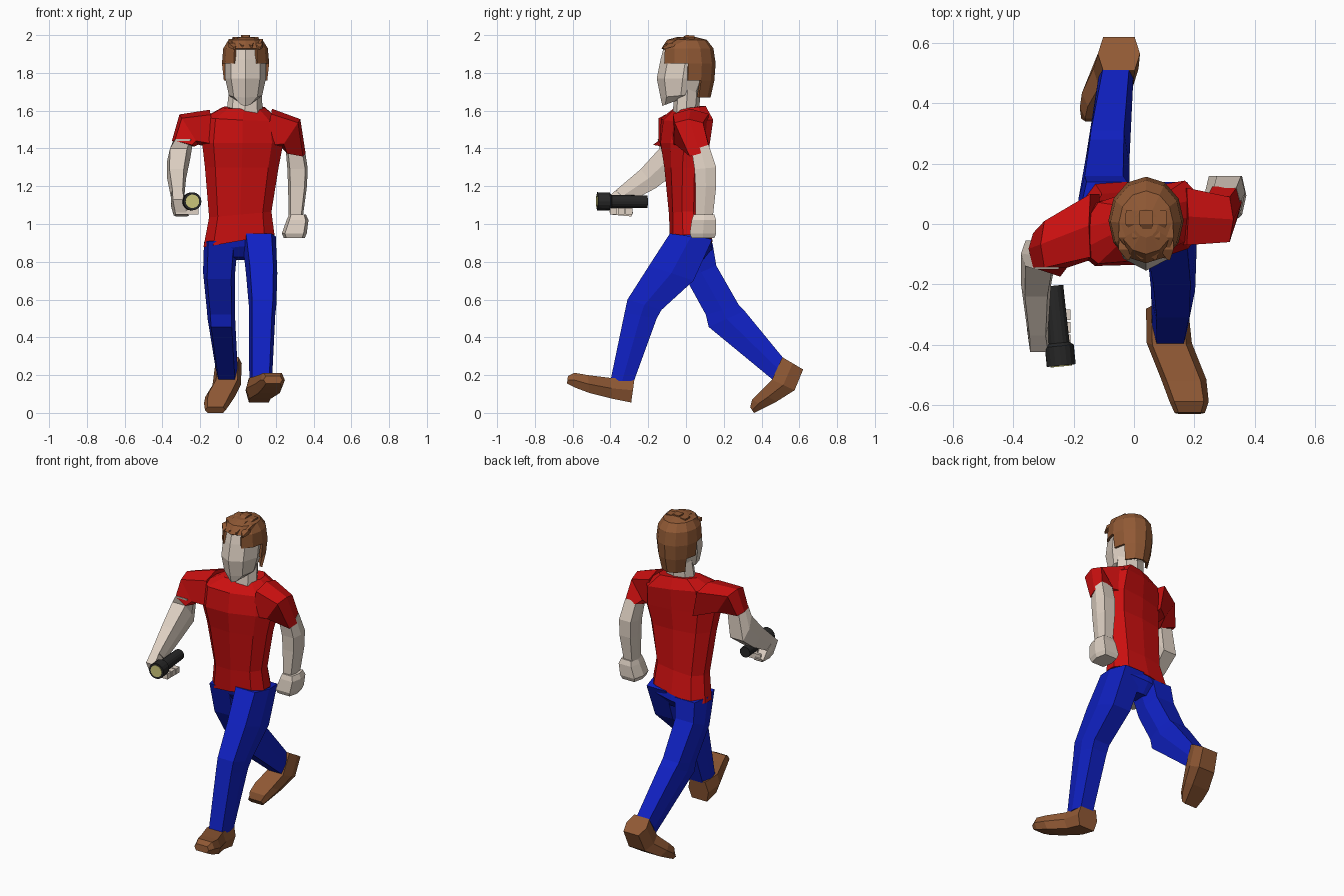
import bpy, bmesh, math
from mathutils import Vector


def mat(name, rgb):
    m = bpy.data.materials.new(name)
    m.diffuse_color = (*rgb, 1)
    return m


SKIN = mat("skin", (.74, .64, .55))
RED = mat("red_cloth", (.60, .005, .005))
BLUE = mat("blue_cloth", (.005, .015, .55))
BROWN = mat("brown", (.28, .10, .035))
BLACK = mat("black", (.02, .02, .02))
GLASS = mat("lens", (.62, .58, .2))

LIMB = [(-.75, -1), (.75, -1), (1, 0), (.75, 1), (-.75, 1), (-1, 0)]
BOX = [(-1, -1), (1, -1), (1, 1), (-1, 1)]
BODY = [(0, -1), (.72, -.8), (1, -.3), (1, .3), (.72, .9), (0, 1),
        (-.72, .9), (-1, .3), (-1, -.3), (-.72, -.8)]


def ngon(n):
    return [(math.sin(2 * math.pi * i / n), -math.cos(2 * math.pi * i / n)) for i in range(n)]


def finish(name, bm, material):
    bmesh.ops.recalc_face_normals(bm, faces=bm.faces)
    me = bpy.data.meshes.new(name)
    bm.to_mesh(me)
    bm.free()
    me.materials.append(material)
    ob = bpy.data.objects.new(name, me)
    bpy.context.collection.objects.link(ob)
    return ob


def loft(name, material, profile, rings, keep=None):
    """Each ring: x, half width, front y, front z, back y, back z, [y and z slope across width]."""
    bm = bmesh.new()
    loops = []
    for x, hx, yf, zf, yb, zb, *slope in rings:
        sy, sz = slope or (0, 0)
        mid = Vector((x, (yf + yb) / 2, (zf + zb) / 2))
        across, depth = Vector((hx, sy, sz)), Vector((0, (yb - yf) / 2, (zb - zf) / 2))
        loops.append([bm.verts.new(mid + across * u + depth * v) for u, v in profile])
    n = len(profile)
    for a, b in zip(loops, loops[1:]):
        for i in range(n):
            j = (i + 1) % n
            bm.faces.new((a[i], a[j], b[j], b[i]))
    bm.faces.new(loops[0])
    bm.faces.new(loops[-1])
    bmesh.ops.recalc_face_normals(bm, faces=bm.faces)
    if keep:
        cut = [f for f in bm.faces if not keep(f.calc_center_median())]
        bmesh.ops.delete(bm, geom=cut, context='FACES')
    return finish(name, bm, material)


# Shirt: twisted torso plus two sleeves
loft("shirt", RED, BODY, [
    (.005, .188, -.085, .91, .14, .91, -.01, .033),
    (.012, .165, -.09, 1.05, .11, 1.05, 0, .015),
    (.02, .195, -.115, 1.3, .10, 1.3, .02, 0),
    (.025, .215, -.135, 1.43, .11, 1.43, .04, 0),
    (.025, .20, -.12, 1.55, .12, 1.56, .05, -.01),
    (.03, .11, -.06, 1.61, .09, 1.625, .03, 0)])
loft("left_sleeve", RED, LIMB, [
    (.16, .02, -.07, 1.5, .12, 1.5, 0, .11),
    (.28, .05, -.06, 1.48, .09, 1.48, 0, .075),
    (.302, .056, .02, 1.365, .125, 1.40, 0, -.01)])
loft("right_sleeve", RED, LIMB, [
    (-.13, -.02, -.11, 1.5, .10, 1.5, 0, .105),
    (-.26, -.05, -.145, 1.5, .01, 1.5, 0, .08),
    (-.29, -.06, -.16, 1.43, -.045, 1.42, .02, .015)])

# Arms
loft("left_arm", SKIN, LIMB, [
    (.302, .05, .03, 1.39, .12, 1.42),
    (.315, .054, .045, 1.29, .16, 1.30),
    (.315, .05, .05, 1.2, .16, 1.2),
    (.305, .036, .05, 1.02, .14, 1.02)])
loft("left_hand", SKIN, LIMB, [
    (.315, .045, .04, 1.05, .15, 1.05),
    (.315, .058, .03, 1.02, .16, 1.02),
    (.298, .066, .02, .95, .16, .95),
    (.298, .055, .03, .925, .15, .925)])
loft("right_arm", SKIN, LIMB, [
    (-.29, .053, -.15, 1.45, -.055, 1.43),
    (-.315, .06, -.14, 1.40, -.055, 1.27),
    (-.325, .05, -.24, 1.29, -.16, 1.19),
    (-.32, .036, -.37, 1.18, -.31, 1.11)])
loft("right_hand", SKIN, LIMB, [
    (-.32, .035, -.37, 1.18, -.31, 1.10),
    (-.315, .04, -.425, 1.13, -.28, 1.06),
    (-.30, .04, -.40, 1.05, -.29, 1.04)])
for i in range(3):
    y = -.385 + i * .042
    loft("right_finger", SKIN, BOX, [
        (-.27, .06, y - .018, 1.05, y + .018, 1.05),
        (-.265, .055, y - .018, 1.085, y + .018, 1.085)])

# Trousers: pelvis and two legs in stride
loft("pelvis", BLUE, BODY, [
    (.005, .178, -.075, .94, .13, .94, -.01, .03),
    (.01, .175, -.06, .88, .14, .87, -.01, .02),
    (.01, .10, -.02, .825, .09, .81)])
loft("front_leg", BLUE, LIMB, [
    (.11, .09, -.085, .95, .14, .92),
    (.125, .083, -.195, .78, .04, .70),
    (.13, .073, -.31, .60, -.13, .545),
    (.127, .07, -.325, .53, -.155, .50),
    (.12, .06, -.40, .17, -.275, .17)])
loft("back_leg", BLUE, LIMB, [
    (-.09, .09, -.06, .91, .14, .90),
    (-.10, .085, .0, .71, .16, .78),
    (-.09, .075, .105, .52, .28, .57),
    (-.088, .073, .12, .455, .31, .54),
    (-.06, .058, .46, .175, .515, .29)])

# Shoes: rings run heel to toe, top point then sole point
loft("front_shoe", BROWN, LIMB, [
    (.11, .07, -.272, .185, -.29, .055),
    (.117, .075, -.40, .185, -.39, .075),
    (.165, .075, -.52, .20, -.51, .105),
    (.183, .065, -.59, .212, -.59, .135),
    (.185, .05, -.625, .195, -.63, .155)])
loft("back_shoe", BROWN, LIMB, [
    (-.05, .07, .51, .295, .62, .23),
    (-.06, .075, .455, .175, .575, .12),
    (-.095, .078, .39, .11, .48, .06),
    (-.11, .07, .35, .07, .42, .03),
    (-.12, .055, .34, .03, .36, .0)])

# Neck and head
loft("neck", SKIN, ngon(8), [
    (.035, .095, -.07, 1.585, .07, 1.61),
    (.04, .085, -.06, 1.73, .08, 1.73)])
loft("head", SKIN, ngon(8), [
    (.04, .035, -.125, 1.625, -.02, 1.665),
    (.04, .088, -.135, 1.67, .08, 1.69),
    (.04, .108, -.155, 1.77, .12, 1.77),
    (.04, .108, -.135, 1.87, .13, 1.87),
    (.04, .09, -.115, 1.945, .11, 1.945),
    (.04, .05, -.06, 1.975, .06, 1.975)])

# Hair: shell around the head with the face opening removed
hair = loft("hair", BROWN, ngon(12), [
    (.04, .095, -.12, 1.67, .13, 1.67),
    (.04, .115, -.13, 1.76, .15, 1.76),
    (.04, .125, -.135, 1.85, .157, 1.85),
    (.04, .118, -.13, 1.93, .145, 1.93),
    (.04, .09, -.10, 1.975, .11, 1.975),
    (.04, .04, -.045, 1.99, .05, 1.99)],
    keep=lambda c: c.z > 1.94 or (c.y > .045 and c.z > 1.68) or (c.z > 1.86 and c.y > -.1))
shell = hair.modifiers.new("thickness", 'SOLIDIFY')
shell.thickness = .015
shell.offset = -1

# Combed tufts on top, pointing forward
for row, (y, z, count) in enumerate([(-.085, 1.958, 4), (-.045, 1.978, 4), (.0, 1.986, 3)]):
    for i in range(count):
        x = .04 + (i - (count - 1) / 2) * .045
        drop = abs(x - .04) * .2
        loft("hair_tuft", BROWN, BOX, [
            (x, .022, y + .045, z - drop, y + .045, z + .012 - drop),
            (x, .024, y, z - .01 - drop, y, z + .014 - drop),
            (x + .008, .004, y - .035, z - .02 - drop, y - .035, z - .008 - drop)])

# Flashlight: round barrel, wider head and lens along a slightly turned axis


def flashlight_part(name, material, stations):
    start, axis = Vector((-.268, -.205, 1.118)), Vector((.10, -1, .008))
    rings = []
    for d, r in stations:
        c = start + axis * d
        rings.append((c.x, r, c.y, c.z - r, c.y, c.z + r, r * .10, 0))
    return loft(name, material, ngon(16), rings)


flashlight_part("flashlight_barrel", BLACK, [(0, .033), (.2, .035)])
flashlight_part("flashlight_head", BLACK, [(.19, .035), (.2, .048), (.265, .048)])
flashlight_part("flashlight_lens", GLASS, [(.255, .036), (.268, .036)])
